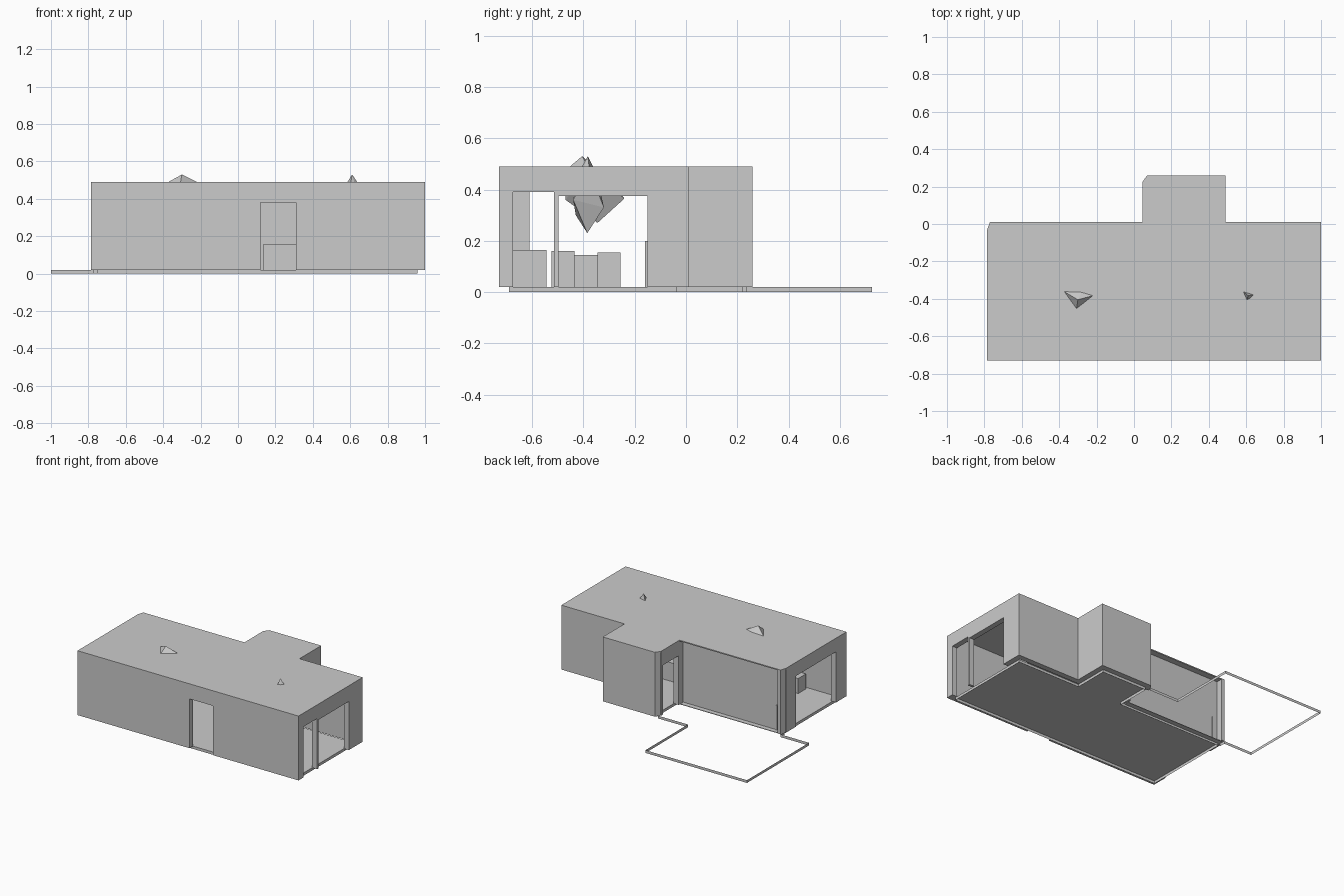
import bpy, bmesh

if "Cube" in bpy.data.objects:
    bpy.data.objects.remove(bpy.data.objects["Cube"])

Z0, Z1, T = 0.02, 0.49, 0.04   # wall foot, roof top, wall thickness


def finish(name, bm):
    me = bpy.data.meshes.new(name)
    bm.to_mesh(me)
    bm.free()
    ob = bpy.data.objects.new(name, me)
    bpy.context.collection.objects.link(ob)
    return ob


def box(name, x0, x1, y0, y1, z0, z1):
    bm = bmesh.new()
    bmesh.ops.create_cube(bm, size=1)
    for v in bm.verts:
        v.co.x = x0 if v.co.x < 0 else x1
        v.co.y = y0 if v.co.y < 0 else y1
        v.co.z = z0 if v.co.z < 0 else z1
    return finish(name, bm)


def slab(name, pts, z, height=0.0):
    bm = bmesh.new()
    f = bm.faces.new([bm.verts.new((x, y, z)) for x, y in pts])
    if height:
        r = bmesh.ops.extrude_face_region(bm, geom=[f])
        for v in r["geom"]:
            if isinstance(v, bmesh.types.BMVert):
                v.co.z += height
        bmesh.ops.recalc_face_normals(bm, faces=bm.faces)
    return finish(name, bm)


def ribbon(name, pts, closed):
    bm = bmesh.new()
    lo = [bm.verts.new((x, y, 0)) for x, y in pts]
    hi = [bm.verts.new((x, y, Z0)) for x, y in pts]
    n = len(pts)
    for i in range(n if closed else n - 1):
        j = (i + 1) % n
        bm.faces.new((lo[i], lo[j], hi[j], hi[i]))
    return finish(name, bm)


def wall(name, axis, a, b, c0, c1, holes=()):
    """Wall running a..b along an axis; holes are (start, end, top)."""
    def part(s, e, z0, z1):
        if e - s > 1e-4:
            if axis == "x":
                box(name, s, e, c0, c1, z0, z1)
            else:
                box(name, c0, c1, s, e, z0, z1)
    at = a
    for s, e, top in holes:
        part(at, s, Z0, Z1 - 0.004)
        part(s, e, top, Z1 - 0.004)
        at = e
    part(at, b, Z0, Z1 - 0.004)


def hull(name, pts):
    bm = bmesh.new()
    for p in pts:
        bm.verts.new(p)
    bmesh.ops.convex_hull(bm, input=bm.verts)
    return finish(name, bm)


# Roof with its two clipped corners
slab("roof", [(-.785, -.73), (1, -.73), (1, .01), (.49, .01), (.49, .26),
              (.07, .26), (.045, .225), (.045, .01), (-.77, .01), (-.785, -.03)],
     Z1 - 0.008, 0.008)

# Floor and its foundation edge
house = [(-.755, -.69), (.96, -.69), (.96, -.035), (.45, -.035),
         (.45, .22), (.085, .22), (.085, -.035), (-.755, -.035)]
slab("floor", house, Z0)
ribbon("foundation_edge", house, True)

# Patio outline
ribbon("patio_edge", [(.06, .235), (-.18, .235), (-.18, .725), (-1, .725),
                      (-1, .01), (-.77, .01), (-.77, -.035)], False)

# Outer walls
wall("front_wall", "x", -.785, 1, -.73, -.73 + T, [(.12, .31, .38)])
wall("right_wall", "y", -.69, .01, 1 - T, 1,
     [(-.675, -.515, .39), (-.497, -.15, .375)])
wall("left_wall", "y", -.69, -.03, -.785, -.785 + T, [(-.61, -.15, .39)])
wall("back_wall", "x", .45, .96, .01 - T, .01)
wall("annex_right_wall", "y", .01, .22, .45, .49)
wall("annex_back_wall", "x", .07, .49, .22, .26)
wall("annex_left_wall", "y", -.03, .225, .045, .085, [(.02, .2, .38)])
slab("annex_clipped_post", [(.045, .22), (.085, .22), (.085, .26), (.07, .26)], Z0, Z1 - Z0 - .004)
slab("left_clipped_post", [(-.785, -.035), (-.745, -.035), (-.745, .01), (-.77, .01)], Z0, Z1 - Z0 - .004)

# Recessed garden window wall and sill
box("garden_window", -.755, .05, -.045, -.035, Z0, Z1 - .004)
box("window_sill", -.755, .05, -.035, .0, Z0 - .004, Z0)
box("leaning_panel", -.715, -.70, -.16, -.03, Z0, .2)

# Furniture
box("kitchen_counter", .135, .45, -.345, -.255, Z0, .155)
box("table", -.55, -.35, -.455, -.325, Z0, .145)
box("sofa_seat", -.5, -.2, -.67, -.58, Z0, .13)
box("sofa_back", -.2, -.12, -.675, -.545, Z0, .165)
for i, x in enumerate((.52, .7)):
    box(f"stool_{i}", x, x + .1, -.525, -.435, Z0, .16)

# Faceted hanging lamps that pierce the roof
hull("lamp_large", [(-.30, -.405, .53), (-.40, -.345, .475), (-.19, -.375, .475),
                    (-.31, -.47, .475), (-.36, -.47, .36), (-.22, -.24, .365),
                    (-.36, -.25, .37), (-.29, -.345, .27)])
hull("lamp_small", [(.61, -.383, .53), (.57, -.35, .465), (.655, -.375, .465),
                    (.6, -.42, .465), (.55, -.43, .3), (.66, -.44, .36),
                    (.62, -.32, .33), (.61, -.385, .23)])
